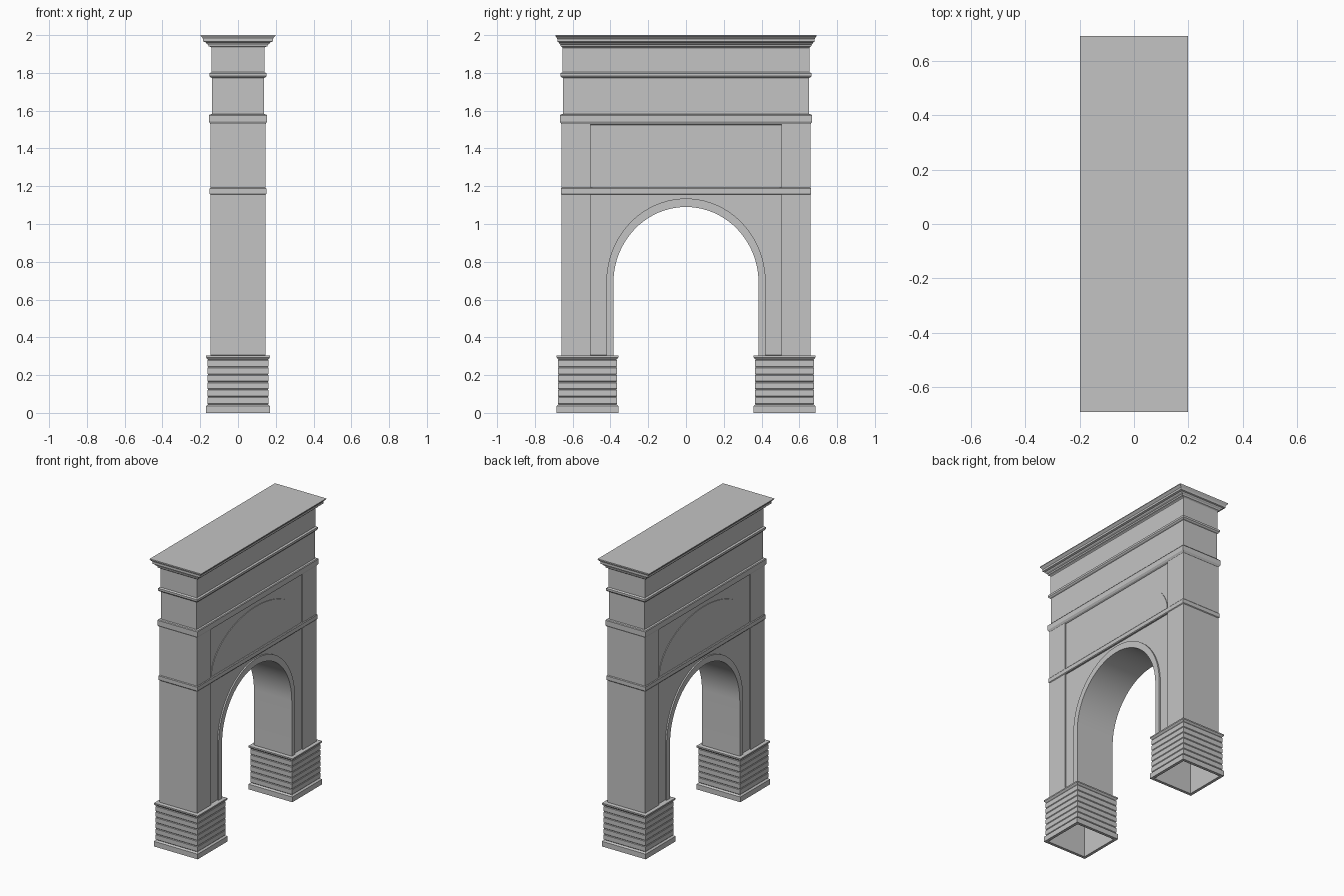
import bpy, bmesh, math

cube = bpy.data.objects.get("Cube")
if cube:
    bpy.data.objects.remove(cube, do_unlink=True)

stone = bpy.data.materials.new("grey_stone")
stone.use_nodes = True
grey = (0.55, 0.55, 0.55, 1)
stone.diffuse_color = grey
stone.node_tree.nodes["Principled BSDF"].inputs["Base Color"].default_value = grey


def finish(name, bm, smooth=False):
    bmesh.ops.recalc_face_normals(bm, faces=bm.faces)
    mesh = bpy.data.meshes.new(name)
    bm.to_mesh(mesh)
    bm.free()
    mesh.materials.append(stone)
    obj = bpy.data.objects.new(name, mesh)
    bpy.context.collection.objects.link(obj)
    if smooth:
        bpy.ops.object.select_all(action='DESELECT')
        obj.select_set(True)
        bpy.context.view_layer.objects.active = obj
        bpy.ops.object.shade_smooth_by_angle(angle=math.radians(30))
    return obj


def prism(name, outline, half_x, smooth=False):
    """Extrude a (y, z) outline through the depth of the gate."""
    bm = bmesh.new()
    face = bm.faces.new([bm.verts.new((-half_x, y, z)) for y, z in outline])
    moved = bmesh.ops.extrude_face_region(bm, geom=[face])["geom"]
    verts = [v for v in moved if isinstance(v, bmesh.types.BMVert)]
    bmesh.ops.translate(bm, verts=verts, vec=(2 * half_x, 0, 0))
    return finish(name, bm, smooth)


def block(name, y0, y1, z0, z1, half_x):
    return prism(name, [(y0, z0), (y1, z0), (y1, z1), (y0, z1)], half_x)


def moulding(name, profile, half_x, half_y, centre_y=0, y_scale=1, capped=True):
    """Sweep an (overhang, z) profile around a rectangle."""
    bm = bmesh.new()
    rings = []
    for out, z in profile:
        hx, hy = half_x + out, half_y + out * y_scale
        rings.append([bm.verts.new((sx * hx, centre_y + sy * hy, z))
                      for sx, sy in ((-1, -1), (1, -1), (1, 1), (-1, 1))])
    for low, high in zip(rings, rings[1:]):
        for i in range(4):
            j = (i + 1) % 4
            bm.faces.new((low[i], low[j], high[j], high[i]))
    if capped:
        bm.faces.new(rings[0])
        bm.faces.new(rings[-1])
    return finish(name, bm)


def arc(half_width, spring, rise, steps=40):
    return [(half_width * math.cos(math.pi * i / steps),
             spring + rise * math.sin(math.pi * i / steps)) for i in range(steps + 1)]


FOOT, SPRING, TOP = 0.30, 0.69, 1.54
FACE, RECESS = 0.146, 0.136

# Recessed wall around the opening
opening = [(0.4, FOOT)] + arc(0.4, SPRING, 0.42) + [(-0.4, FOOT)]
prism("recessed_wall", opening + [(-0.65, FOOT), (-0.65, TOP), (0.65, TOP), (0.65, FOOT)], RECESS)

# Raised arch surround, which also lines the passage
inner = [(0.384, FOOT)] + arc(0.384, SPRING, 0.40) + [(-0.384, FOOT)]
outer = [(0.422, FOOT)] + arc(0.422, SPRING, 0.445) + [(-0.422, FOOT)]
prism("arch_surround", inner + outer[::-1], FACE, smooth=True)

# Shallow raised half-round panel over the impost band
prism("lunette_panel", arc(0.495, 1.185, 0.31), RECESS + 0.004, smooth=True)

# Band between the two storeys
moulding("impost_band", [(0, 1.155), (0.004, 1.16), (0.004, 1.187), (0, 1.192)], FACE, 0.659)

# Courses of the pier bases, parted by fine grooves
courses = []
count, low, high = 6, 0.045, 0.282
step = (high - low) / count
for i in range(count):
    z = low + i * step
    courses += [(-0.011, z), (-0.008, z + 0.004), (-0.008, z + step - 0.004)]
base_profile = ([(-0.02, FOOT), (-0.02, 0), (0, 0), (0, 0.036), (-0.006, 0.041)] + courses
                + [(-0.011, high), (-0.005, 0.287), (0, 0.294), (0, 0.303), (-0.035, 0.306)])

# Piers and their hollow bases
for name, side in (("left", 1), ("right", -1)):
    block(name + "_pier", *sorted((side * 0.505, side * 0.659)), FOOT, TOP, FACE)
    moulding(name + "_pier_base", base_profile, 0.169, 0.1635, side * 0.5215, capped=False)

# Attic with its lower and middle string courses
attic = [(0, 1.525), (0.009, 1.53), (0.016, 1.542), (0.016, 1.575), (0.012, 1.58), (0, 1.582),
         (0, 1.773), (0.008, 1.777), (0.013, 1.784), (0.013, 1.798), (0.002, 1.804), (0.002, 1.945)]
moulding("attic", attic, 0.138, 0.652)

# Stepped crowning cornice
cornice = [(0, 1.93), (0.006, 1.936), (0.017, 1.941), (0.02, 1.95), (0.03, 1.956), (0.034, 1.962),
           (0.046, 1.966), (0.046, 1.98), (0.05, 1.985), (0.057, 1.992), (0.06, 1.995), (0.06, 2)]
moulding("crown_cornice", cornice, 0.138, 0.652, y_scale=0.64)
